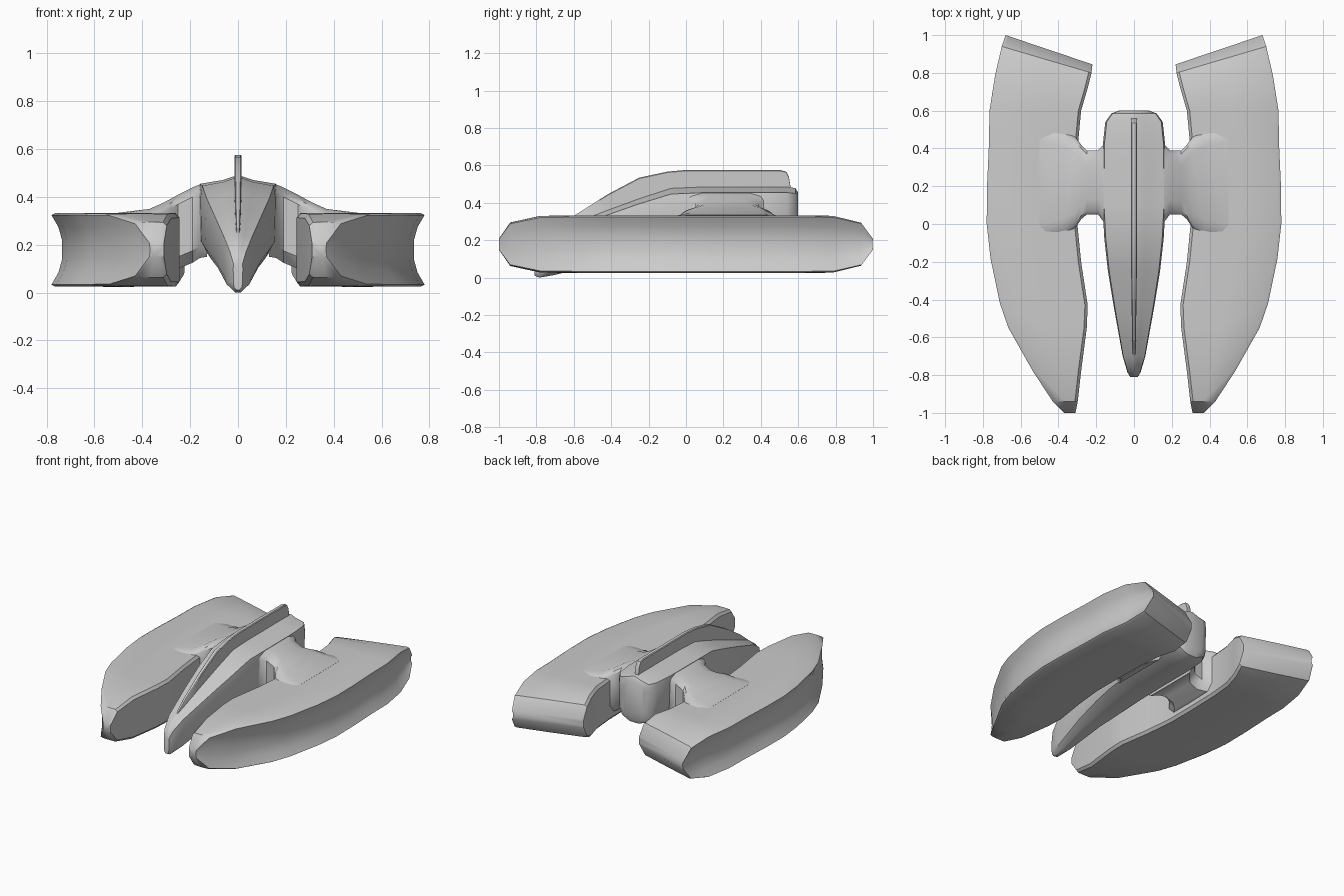
import bpy, bmesh, math

if "Cube" in bpy.data.objects:
    bpy.data.objects.remove(bpy.data.objects["Cube"])


def loft(name, rings, mirror=False):
    """Skin equal-length rings of points, cap both ends, shade smooth with sharp edges."""
    bm = bmesh.new()
    loops = [[bm.verts.new(p) for p in ring] for ring in rings]
    n = len(loops[0])
    for a, b in zip(loops, loops[1:]):
        for i in range(n):
            j = (i + 1) % n
            bm.faces.new((a[i], a[j], b[j], b[i]))
    bm.faces.new(loops[0])
    bm.faces.new(loops[-1])
    if mirror:
        geom = bm.verts[:] + bm.edges[:] + bm.faces[:]
        dup = bmesh.ops.duplicate(bm, geom=geom)["geom"]
        for v in dup:
            if isinstance(v, bmesh.types.BMVert):
                v.co.x *= -1
    bmesh.ops.recalc_face_normals(bm, faces=bm.faces[:])
    me = bpy.data.meshes.new(name)
    bm.to_mesh(me)
    bm.free()
    ob = bpy.data.objects.new(name, me)
    bpy.context.collection.objects.link(ob)
    bpy.ops.object.select_all(action='DESELECT')
    ob.select_set(True)
    bpy.context.view_layer.objects.active = ob
    bpy.ops.object.shade_smooth_by_angle(angle=math.radians(38))
    return ob


# Side pontoons: inner x, inner y, outer x, outer y, half height
stations = [
    (.31, -1, .37, -1, .03), (.298, -.94, .43, -.94, .115),
    (.28, -.78, .535, -.78, .15), (.25, -.55, .665, -.55, .153),
    (.245, -.43, .71, -.42, .153), (.28, -.2, .76, -.18, .153),
    (.30, 0, .78, 0, .153), (.30, .2, .778, .2, .153),
    (.295, .44, .768, .42, .153), (.28, .60, .765, .60, .153),
    (.245, .72, .735, .79, .151), (.225, .80, .70, .94, .115),
    (.22, .845, .68, 1, .03)]


def pontoon_ring(xi, yi, xo, yo, h):
    c = .045 * min(1, (xo - xi) / .4) * h / .153   # hollow outer flank
    w = xo - xi
    half = [(0, .5), (0, .88), (.015, 1), (w * .5, 1.01), (w - .015, 1), (w, .95),
            (w - c * .65, .62), (w - c, .25)]
    prof = half + [(x, -z) for x, z in reversed(half)]
    return [(xi + x, yi + (yo - yi) * x / w, .179 + z * h) for x, z in prof]


loft("pontoons", [pontoon_ring(*s) for s in stations], mirror=True)

# Central fuselage: y, half width, bottom z, shoulder z
body = [(-.81, .02, .012, .12), (-.785, .035, 0, .17), (-.7, .06, .015, .23),
        (-.45, .105, .08, .325), (-.25, .138, .11, .395), (-.08, .157, .13, .447),
        (.1, .167, .14, .455), (.42, .165, .14, .455), (.54, .152, .14, .455),
        (.585, .12, .15, .45), (.6, .08, .18, .43)]


def body_ring(y, w, zb, zt):
    k = (zt - zb) / .31
    half = [(w * .3, zb), (w * .8, zb + .03 * k), (w * .97, zb + .08 * k), (w, zt - .05 * k),
            (w * .95, zt), (w * .4, zt + .015 * k), (w * .12, zt + .03 * k)]
    prof = half + [(-x, z) for x, z in reversed(half)]
    return [(x, y, z) for x, z in prof]


loft("fuselage", [body_ring(*s) for s in body])

# Dorsal fin: y, top z, bottom z, half thickness
fin = [(-.72, .235, .17, .006), (-.6, .33, .25, .01), (-.42, .445, .3, .013),
       (-.25, .535, .38, .015), (-.1, .567, .42, .015), (0, .576, .42, .015),
       (.5, .576, .42, .015), (.535, .568, .42, .015), (.55, .54, .42, .015),
       (.56, .48, .42, .015)]
loft("dorsal_fin", [[(-t, y, zb), (-t, y, zt - .005), (-t * .7, y, zt),
                     (t * .7, y, zt), (t, y, zt - .005), (t, y, zb)]
                    for y, zt, zb, t in fin])

# Bridges joining fuselage and pontoons: x, front y, back y, bottom z, top z
links = [(.13, -.04, .46, .15, .455), (.16, .01, .42, .145, .452), (.19, .05, .39, .125, .44),
         (.25, .05, .39, .10, .41), (.28, .025, .42, .085, .393), (.31, -.02, .46, .07, .377),
         (.37, -.05, .49, .06, .35), (.5, -.08, .52, .05, .334)]


def link_ring(x, y0, y1, zb, zt):
    # corners soften near the fuselage and melt into the pontoon top
    e, d = .05, min(.04, (zt - .32))
    return [(x, y0, zb + e), (x, y0 + e, zb), (x, y1 - e, zb), (x, y1, zb + e),
            (x, y1, zt - d), (x, y1 - .02, zt - d * .45), (x, y1 - .08, zt),
            (x, y0 + .08, zt), (x, y0 + .02, zt - d * .45), (x, y0, zt - d)]


loft("bridges", [link_ring(*s) for s in links], mirror=True)
